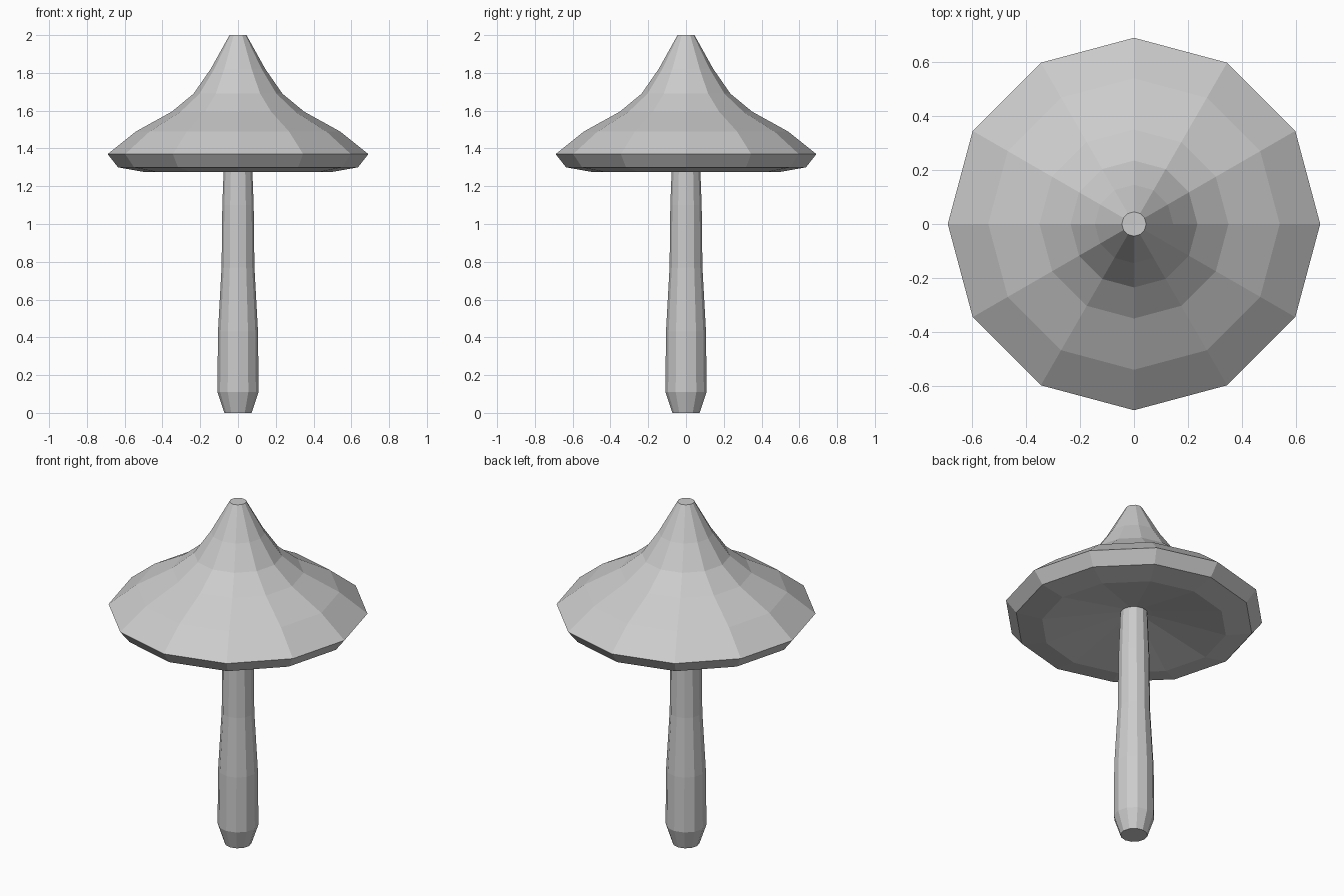
import bpy, bmesh
from math import cos, sin, pi

if "Cube" in bpy.data.objects:
    bpy.data.objects.remove(bpy.data.objects["Cube"])

SIDES = 12

def lathe(name, profile, cap_start=False):
    """Revolve (radius, z) points, running bottom/inside to top/outside, with flat facets."""
    bm = bmesh.new()
    rings = [[bm.verts.new((r * cos(2 * pi * i / SIDES), r * sin(2 * pi * i / SIDES), z))
              for i in range(SIDES)] for r, z in profile]
    for a, b in zip(rings, rings[1:]):
        for i in range(SIDES):
            j = (i + 1) % SIDES
            bm.faces.new((a[i], a[j], b[j], b[i]))
    bm.faces.new(rings[0][::-1] if cap_start else rings[-1])
    bm.normal_update()
    mesh = bpy.data.meshes.new(name)
    bm.to_mesh(mesh)
    bm.free()
    obj = bpy.data.objects.new(name, mesh)
    bpy.context.collection.objects.link(obj)
    return obj

# Stem: tapered foot, thick lower half, slimmer top; open where it meets the cap
lathe("stem", [(0.072, 0), (0.109, 0.11), (0.106, 0.43), (0.087, 0.77),
               (0.083, 1.10), (0.073, 1.36)], cap_start=True)

# Cap: hollowed underside, bevelled rim, flared cone with a small flat tip
lathe("mushroom_cap", [(0.073, 1.36), (0.10, 1.355), (0.495, 1.275), (0.635, 1.30),
                       (0.69, 1.37), (0.54, 1.49), (0.35, 1.595), (0.235, 1.69),
                       (0.145, 1.82), (0.045, 2.0)])
